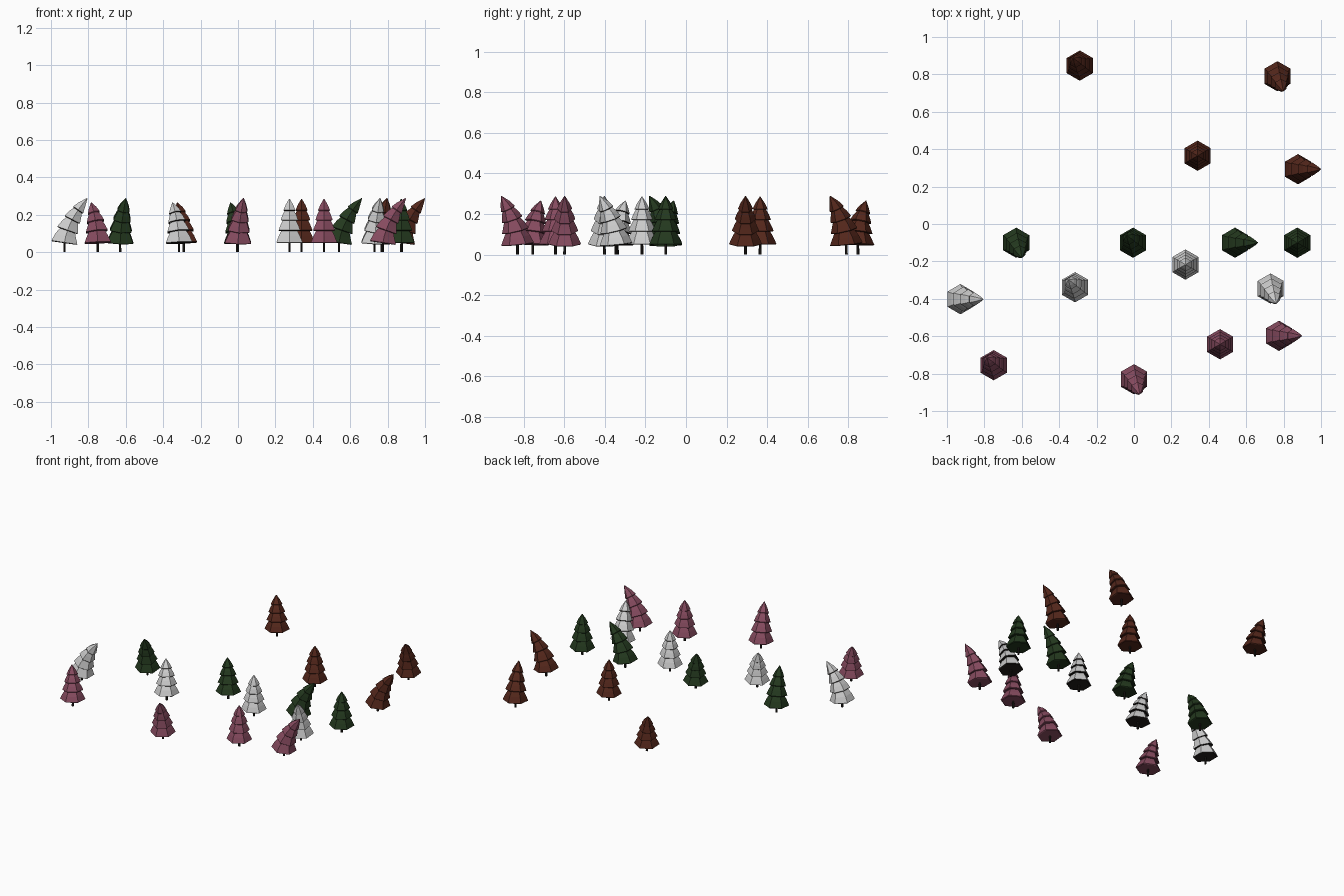
import bpy, bmesh, math
from mathutils import Vector

if "Cube" in bpy.data.objects:
    bpy.data.objects.remove(bpy.data.objects["Cube"])


def material(name, rgb):
    m = bpy.data.materials.new(name)
    m.diffuse_color = (*rgb, 1)
    m.use_nodes = True
    m.node_tree.nodes["Principled BSDF"].inputs["Base Color"].default_value = m.diffuse_color
    return m


BARK = material("bark", (0.015, 0.012, 0.01))
COLOURS = {
    "brown": material("brown", (0.088, 0.02, 0.011)),
    "green": material("green", (0.017, 0.04, 0.013)),
    "white": None,
    "pink": material("pink", (0.24, 0.07, 0.115)),
}
PALE = material("pale", (0.8, 0.8, 0.8))

# tip offset x, y and tip height of the four tree shapes
SHAPES = {
    "straight": (0.0, 0.0, 0.285),
    "short": (-0.035, 0.04, 0.265),
    "forward": (0.03, -0.08, 0.288),
    "bent": (0.122, 0.0, 0.288),
}
BASE = 0.052
# each tier: bottom t, bottom radius, middle radius, top t, top radius
TIERS = [
    (0.0, 0.081, 0.066, 0.32, 0.042),
    (0.28, 0.067, 0.054, 0.56, 0.034),
    (0.52, 0.053, 0.042, 0.78, 0.022),
    (0.74, 0.037, 0.024, 1.0, 0.002),
]


def ring(bm, shape, t, r):
    """Hexagon across the curved tree axis at height fraction t."""
    tx, ty, tz = SHAPES[shape]
    h = tz - BASE
    k, slope = 0.3 * t + 0.7 * t * t, 0.3 + 1.4 * t
    centre = Vector((tx * k, ty * k, BASE + h * t))
    axis = Vector((tx * slope, ty * slope, h)).normalized()
    turn = Vector((0, 0, 1)).rotation_difference(axis)
    verts = []
    for i in range(6):
        a = math.radians(30 + 60 * i)
        p = Vector((r * math.cos(a), r * math.sin(a), 0))
        verts.append(bm.verts.new(centre + turn @ p))
    return verts


def bridge(bm, low, high, mat=0):
    for i in range(6):
        j = (i + 1) % 6
        bm.faces.new((low[i], low[j], high[j], high[i])).material_index = mat


def finish(bm, name, loc, mats):
    mesh = bpy.data.meshes.new(name)
    bm.to_mesh(mesh)
    bm.free()
    for m in mats:
        mesh.materials.append(m)
    ob = bpy.data.objects.new(name, mesh)
    ob.location = loc
    bpy.context.collection.objects.link(ob)


def tree(colour, shape, x, y):
    # foliage: four overlapping hexagonal skirts
    bm = bmesh.new()
    for t0, r0, r1, t1, r2 in TIERS:
        under = ring(bm, shape, t0 - 0.015, r0 * 0.93)
        low = ring(bm, shape, t0, r0)
        mid = ring(bm, shape, t0 + (t1 - t0) * 0.45, r1)
        top = ring(bm, shape, t1, r2)
        bm.faces.new(under[::-1]).material_index = 1
        bridge(bm, under, low, 1)
        bridge(bm, low, mid)
        bridge(bm, mid, top)
        bm.faces.new(top)
    leaf = COLOURS[colour] or PALE
    dark = COLOURS[colour] or BARK
    finish(bm, f"{colour}_{shape}_foliage", (x, y, 0), [leaf, dark])
    # trunk
    bm = bmesh.new()
    bmesh.ops.create_cone(bm, cap_ends=True, segments=6, radius1=0.007,
                          radius2=0.006, depth=0.07)
    finish(bm, f"{colour}_{shape}_trunk", (x, y, 0.035), [BARK])


FOREST = {
    "brown": [(0.34, 0.365), (-0.29, 0.847), (0.767, 0.79), (0.877, 0.293)],
    "green": [(0.873, -0.10), (-0.005, -0.10), (-0.63, -0.10), (0.54, -0.10)],
    "white": [(0.275, -0.217), (-0.315, -0.338), (0.73, -0.345), (-0.928, -0.402)],
    "pink": [(0.46, -0.643), (-0.75, -0.755), (0.0, -0.83), (0.775, -0.598)],
}
for colour, spots in FOREST.items():
    for shape, (x, y) in zip(SHAPES, spots):
        tree(colour, shape, x, y)
